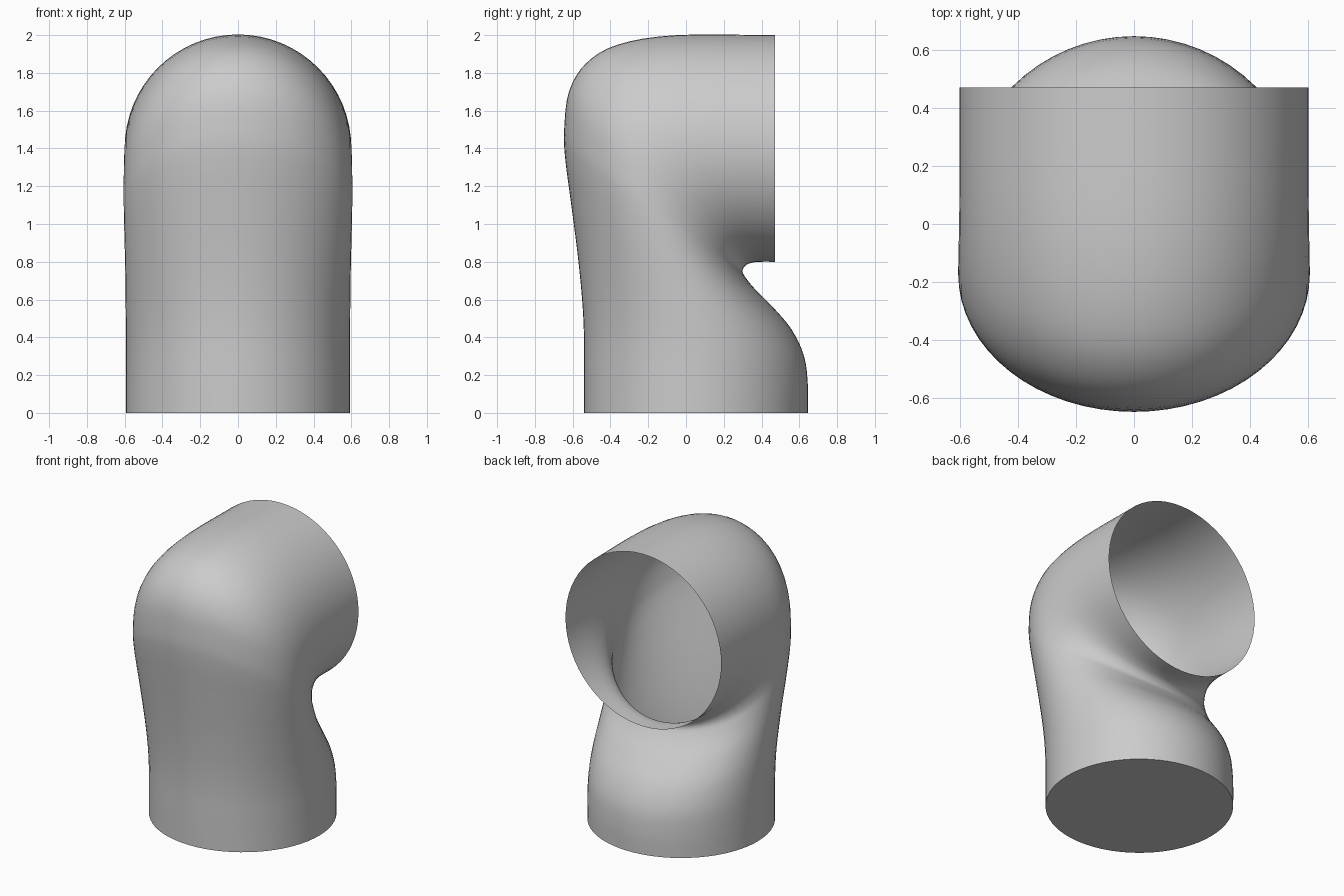
import bpy, bmesh, math
from mathutils import Vector

cube = bpy.data.objects.get("Cube")
if cube:
    bpy.data.objects.remove(cube)

SEGMENTS = 64
STEPS = 4

# Outer and inner side of the bend as (y, z), with the half width in x
stations = [
    ((-.54, 0), (.645, 0), .593),
    ((-.54, .2), (.645, .15), .593),
    ((-.54, .4), (.625, .3), .593),
    ((-.55, .6), (.56, .44), .594),
    ((-.575, .85), (.46, .56), .596),
    ((-.61, 1.12), (.37, .65), .6),
    ((-.64, 1.35), (.32, .71), .604),
    ((-.645, 1.5), (.3, .745), .605),
    ((-.62, 1.7), (.305, .768), .605),
    ((-.53, 1.85), (.325, .787), .604),
    ((-.36, 1.95), (.36, .797), .602),
    ((-.05, 2), (.4, .8), .6),
    ((.47, 2), (.47, .8), .6),
]


def smooth_path(points):
    """Catmull-Rom curve through the points."""
    pts = [points[0] * 2 - points[1]] + points + [points[-1] * 2 - points[-2]]
    path = []
    for a, b, c, d in zip(pts, pts[1:], pts[2:], pts[3:]):
        for i in range(STEPS):
            t = i / STEPS
            path.append((b * 2 + (c - a) * t + (a * 2 - b * 5 + c * 4 - d) * t * t
                         + (b * 3 - a - c * 3 + d) * t ** 3) / 2)
    return path + [points[-1]]


outer = smooth_path([Vector((0, *s[0])) for s in stations])
inner = smooth_path([Vector((0, *s[1])) for s in stations])
width = smooth_path([Vector((s[2], 0, 0)) for s in stations])

# Bent pipe: elliptical rings joined along the bend
bm = bmesh.new()
rings = []
for o, i, w in zip(outer, inner, width):
    centre, reach = (o + i) / 2, (i - o) / 2
    angles = [math.tau * k / SEGMENTS for k in range(SEGMENTS)]
    rings.append([bm.verts.new(centre + w * math.cos(a) + reach * math.sin(a))
                  for a in angles])
for low, high in zip(rings, rings[1:]):
    for k in range(SEGMENTS):
        n = (k + 1) % SEGMENTS
        bm.faces.new((low[k], low[n], high[n], high[k]))

# Closed base, open mouth
bm.faces.new(rings[0][::-1])

mesh = bpy.data.meshes.new("pipe_elbow")
bm.to_mesh(mesh)
bm.free()
pipe = bpy.data.objects.new("pipe_elbow", mesh)
bpy.context.collection.objects.link(pipe)

grey = bpy.data.materials.new("plain_grey")
grey.use_nodes = True
grey.diffuse_color = (.6, .6, .6, 1)
grey.node_tree.nodes["Principled BSDF"].inputs["Base Color"].default_value = (.6, .6, .6, 1)
mesh.materials.append(grey)

bpy.context.view_layer.objects.active = pipe
pipe.select_set(True)
bpy.ops.object.shade_smooth_by_angle(angle=math.radians(50))
